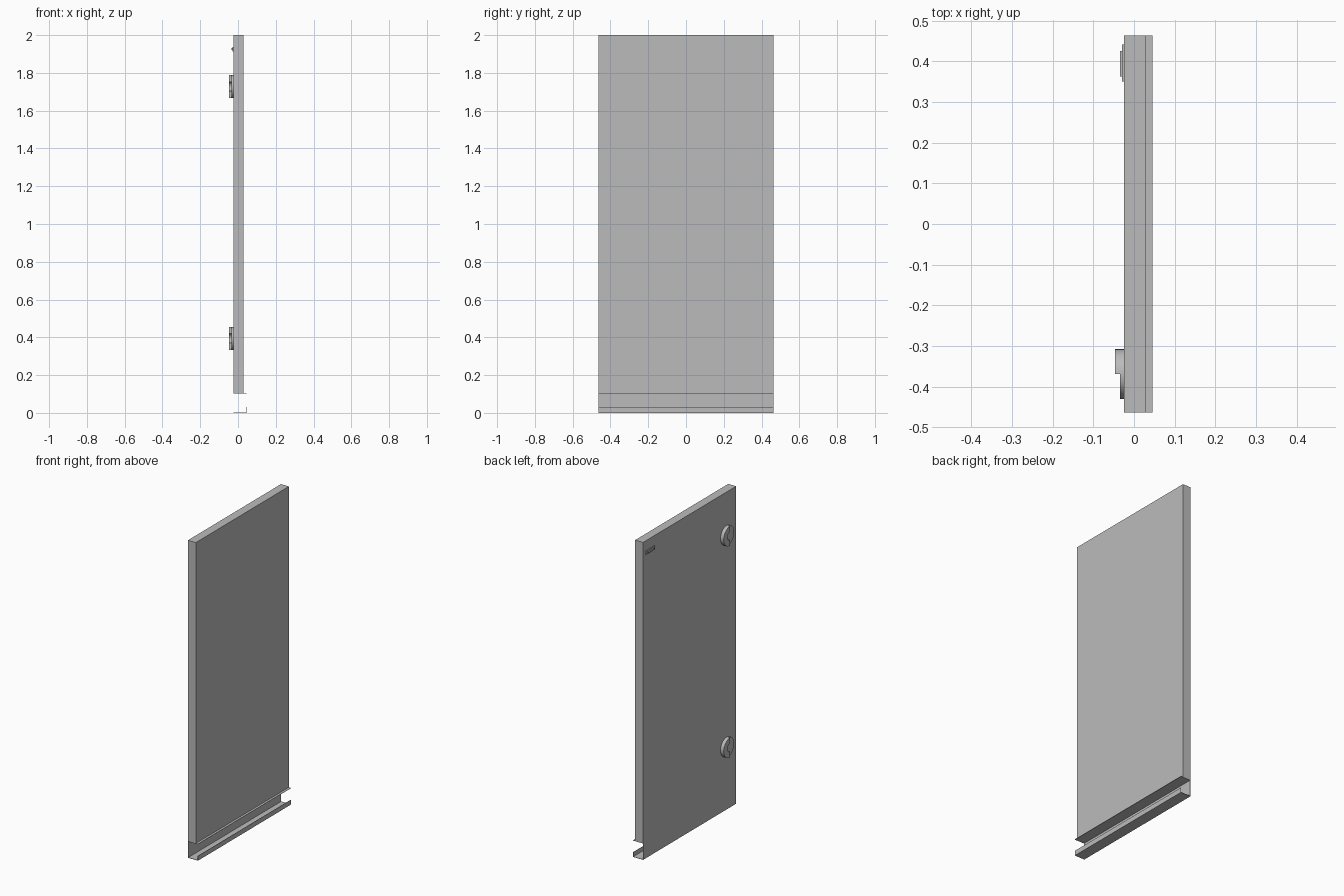
import bpy
import bmesh
from math import pi, cos, sin

cube = bpy.data.objects.get("Cube")
if cube:
    bpy.data.objects.remove(cube, do_unlink=True)

grey = bpy.data.materials.new("plain grey")
grey.use_nodes = True
grey.diffuse_color = (0.5, 0.5, 0.5, 1)
grey.node_tree.nodes["Principled BSDF"].inputs["Base Color"].default_value = (0.5, 0.5, 0.5, 1)

BACK, FACE, FLANGE = -0.025, 0.03, 0.045   # x of the panel's faces and the channel's edge
HALF, BASE, SHEET = 0.463, 0.105, 0.002    # half width, panel's foot, sheet thickness


def finish(name, bm, smooth=False):
    bmesh.ops.recalc_face_normals(bm, faces=bm.faces)
    mesh = bpy.data.meshes.new(name)
    bm.to_mesh(mesh)
    bm.free()
    mesh.materials.append(grey)
    ob = bpy.data.objects.new(name, mesh)
    bpy.context.collection.objects.link(ob)
    if smooth:
        bpy.ops.object.select_all(action='DESELECT')
        ob.select_set(True)
        bpy.context.view_layer.objects.active = ob
        bpy.ops.object.shade_smooth_by_angle()
    return ob


def prism(name, points, offset, smooth=False):
    """Sweep a flat outline along an offset."""
    bm = bmesh.new()
    face = bm.faces.new([bm.verts.new(p) for p in points])
    swept = bmesh.ops.extrude_face_region(bm, geom=[face], use_keep_orig=True)
    verts = [v for v in swept["geom"] if isinstance(v, bmesh.types.BMVert)]
    bmesh.ops.translate(bm, verts=verts, vec=offset)
    return finish(name, bm, smooth)


def box(name, x0, x1, y0, y1, z0, z1):
    outline = [(x0, y0, z0), (x1, y0, z0), (x1, y1, z0), (x0, y1, z0)]
    return prism(name, outline, (0, 0, z1 - z0))


def arc(y, z, radius, start, end, steps):
    angles = [start + (end - start) * i / steps for i in range(steps + 1)]
    return [(BACK, y + radius * cos(a), z + radius * sin(a)) for a in angles]


# Main panel
box("panel", BACK, FACE, -HALF, HALF, BASE, 2)

# Folded sheet channel below the panel, open towards +x
s = SHEET
section = [(BACK, 0), (FLANGE, 0), (FLANGE, 0.03), (FLANGE - s, 0.03), (FLANGE - s, s),
           (BACK + s, s), (BACK + s, BASE - s), (FLANGE, BASE - s), (FLANGE, BASE), (BACK, BASE)]
prism("bottom_channel", [(x, -HALF, z) for x, z in section], (0, 2 * HALF, 0))

# Round latches: a low disc with a raised, notched half
for place, z in (("upper", 1.728), ("lower", 0.395)):
    y, radius, notch = -0.369, 0.061, 0.025
    prism(place + "_latch_disc", arc(y, z, radius, 0, 2 * pi, 48)[:-1], (-0.01, 0, 0), True)
    raised = arc(y, z, radius, -pi / 2, pi / 2, 24) + arc(y, z, notch, pi / 2, -pi / 2, 16)
    prism(place + "_latch_grip", raised, (-0.022, 0, 0), True)

# Small raised plate in the top corner
box("corner_plate", BACK - 0.005, BACK, 0.35, 0.441, 1.914, 1.938)
box("corner_plate_ridge", BACK - 0.01, BACK, 0.363, 0.425, 1.92, 1.932)
